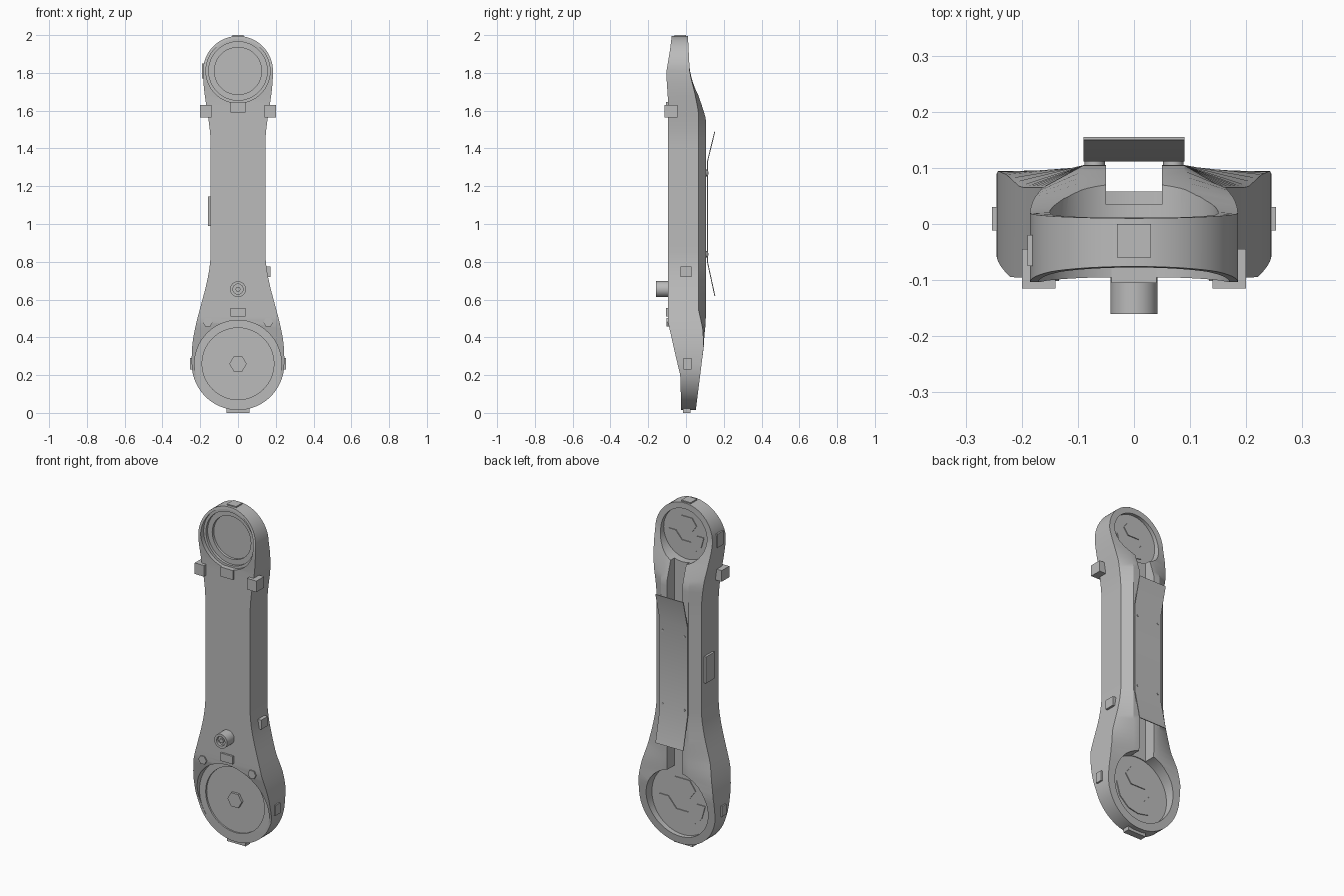
import bpy, bmesh, math

cube = bpy.data.objects.get("Cube")
if cube:
    bpy.data.objects.remove(cube, do_unlink=True)

GREY = (0.5, 0.5, 0.5, 1)
metal = bpy.data.materials.new("satin_grey")
metal.use_nodes = True
metal.diffuse_color = GREY
metal.node_tree.nodes["Principled BSDF"].inputs["Base Color"].default_value = GREY

LOW, HIGH = 0.26, 1.81          # joint heights
LOW_R, HIGH_R, NECK = 0.245, 0.185, 0.145


def loft(name, rings):
    """Closed solid through rings of equal point count."""
    bm = bmesh.new()
    loops = [[bm.verts.new(p) for p in ring] for ring in rings]
    n = len(loops[0])
    for a, b in zip(loops, loops[1:]):
        for i in range(n):
            j = (i + 1) % n
            bm.faces.new((a[i], a[j], b[j], b[i]))
    bm.faces.new(loops[0][::-1])
    bm.faces.new(loops[-1])
    bmesh.ops.recalc_face_normals(bm, faces=bm.faces)
    mesh = bpy.data.meshes.new(name)
    bm.to_mesh(mesh)
    bm.free()
    mesh.materials.append(metal)
    obj = bpy.data.objects.new(name, mesh)
    bpy.context.collection.objects.link(obj)
    return obj


def prism(name, outline, y0, y1):
    return loft(name, [[(x, y, z) for x, z in outline] for y in (y0, y1)])


def disc(name, x, z, r, y0, y1, n=64):
    turn = [2 * math.pi * i / n for i in range(n)]
    return prism(name, [(x + r * math.cos(a), z + r * math.sin(a)) for a in turn], y0, y1)


def box(name, x0, x1, y0, y1, z0, z1):
    return prism(name, [(x0, z0), (x1, z0), (x1, z1), (x0, z1)], y0, y1)


def cut(target, cutter):
    cutter.hide_render = True
    mod = target.modifiers.new("cut", "BOOLEAN")
    mod.operation, mod.solver, mod.object = "DIFFERENCE", "EXACT", cutter
    bpy.context.view_layer.objects.active = target
    bpy.ops.object.modifier_apply(modifier=mod.name)
    bpy.data.objects.remove(cutter, do_unlink=True)


def along(table, z):
    for (z0, v0), (z1, v1) in zip(table, table[1:]):
        if z <= z1:
            return v0 + (v1 - v0) * max(0, (z - z0) / (z1 - z0))
    return table[-1][1]


def ease(t):
    t = min(1, max(0, t))
    return t * t * (3 - 2 * t)


# Link body: side profile curves along the height
FRONT = [(0, -.025), (.2, -.03), (.28, -.05), (.48, -.095), (1.65, -.095),
         (1.8, -.105), (1.92, -.085), (2, -.075)]
SHOULDER = [(0, .05), (.2, .075), (.36, .095), (.45, .088), (.55, .065),
            (1.6, .065), (1.7, .045), (1.8, .02), (2, .01)]
RIDGE = [(0, .05), (.2, .075), (.36, .096), (.5, .105), (1.56, .105),
         (1.64, .08), (1.75, .04), (1.84, .015), (2, .01)]

stations = []
for i in range(15):
    a = 0.1 + (math.pi / 2 - 0.1) * i / 14
    stations.append((LOW - LOW_R * math.cos(a), LOW_R * math.sin(a)))
for i in range(1, 50):
    z = LOW + (HIGH - LOW) * i / 50
    w = NECK + (LOW_R - NECK) * ease((.85 - z) / .55)
    stations.append((z, w + (HIGH_R - NECK) * ease((z - 1.42) / .38)))
for i in range(15):
    a = (math.pi / 2 - 0.1) * i / 14
    stations.append((HIGH + HIGH_R * math.sin(a), HIGH_R * math.cos(a)))

rings = []
for z, w in stations:
    f, s, b = (along(t, z) for t in (FRONT, SHOULDER, RIDGE))
    r = min(.09, .8 * w)
    rings.append([(-w, f, z), (w, f, z), (w, s, z), (r, b, z), (-r, b, z), (-w, s, z)])
body = loft("link_body", rings)

# Joint pockets and the rear channel
cut(body, box("channel_cutter", -.05, .05, .035, .3, .35, 1.72))
for z, r, y0, y1 in [(LOW, .23, -.3, -.028), (LOW, .19, -.3, -.018), (LOW, .2, .03, .3),
                     (HIGH, .17, -.3, -.075), (HIGH, .155, -.3, -.06),
                     (HIGH, .125, -.3, -.045), (HIGH, .15, -.008, .3)]:
    cut(body, disc("pocket_cutter", 0, z, r, y0, y1))

# Raised cover shapes on the rear joint faces
HALF = [(.2, -.3), (.48, .02), (.78, .02), (.66, -.4), (.35, -.68)]
for label, z, r, y in [("lower", LOW, .19, .03), ("upper", HIGH, .145, -.008)]:
    shape = HALF + [(0, -.75)] + [(-x, h) for x, h in HALF[::-1]]
    prism(label + "_chevron_cover", [(x * r, z + h * r) for x, h in shape], y - .002, y + .005)
    hexagon = [(.45, .4), (.25, .12), (-.25, .12), (-.45, .4), (-.25, .68), (.25, .68)]
    prism(label + "_hexagon_cover", [(x * r, z + h * r) for x, h in hexagon], y - .002, y + .005)

# Bent rear plate with spacers and screws
inner = [(.15, 1.49), (.111, 1.33), (.111, .8), (.15, .62)]
outer = [(y + .005, z) for y, z in inner]
loft("rear_plate", [[(x, y, z) for y, z in inner + outer[::-1]] for x in (-.09, .09)])
for side in (-1, 1):
    for z in (.84, 1.27):
        disc("plate_spacer", side * .07, z, .018, .095, .112, 16)
        disc("plate_screw", side * .07, z, .007, .114, .119, 12)

# Front knob with a recessed socket
knob = disc("front_knob", 0, .655, .042, -.16, -.09, 32)
cut(knob, disc("socket_cutter", 0, .655, .027, -.3, -.145, 32))
disc("knob_socket", 0, .655, .014, -.155, -.14, 6)

# Small front fittings
disc("lower_hub", 0, LOW, .046, -.032, -.015, 6)
box("front_label_plate", -.04, .04, -.106, -.09, .51, .556)
box("upper_ring_stop", -.04, .04, -.105, -.06, 1.59, 1.645)
for side in (-1, 1):
    disc("front_bolt", side * .16, .48, .026, -.102, -.085, 6)
    xs = sorted((side * .14, side * .2))
    box("shoulder_block", *xs, -.115, -.045, 1.565, 1.63)
    xs = sorted((side * .235, side * .253))
    box("lower_side_tab", *xs, -.012, .03, .23, .29)

# Edge tabs
box("right_flank_tab", .14, .172, -.03, .03, .72, .775)
box("left_flank_plate", -.158, -.14, -.04, .04, .99, 1.145)
box("left_upper_tab", -.19, -.17, -.075, -.02, 1.77, 1.85)
box("top_tab", -.03, .03, -.06, 0, 1.97, 2)
box("bottom_tab", -.06, .06, -.015, .025, 0, .04)

# Smooth curved walls, keep hard edges
for obj in bpy.context.scene.objects:
    if obj.type == "MESH" and metal.name in obj.data.materials:
        bpy.ops.object.select_all(action="DESELECT")
        obj.select_set(True)
        bpy.context.view_layer.objects.active = obj
        bpy.ops.object.shade_smooth_by_angle(angle=math.radians(25))
